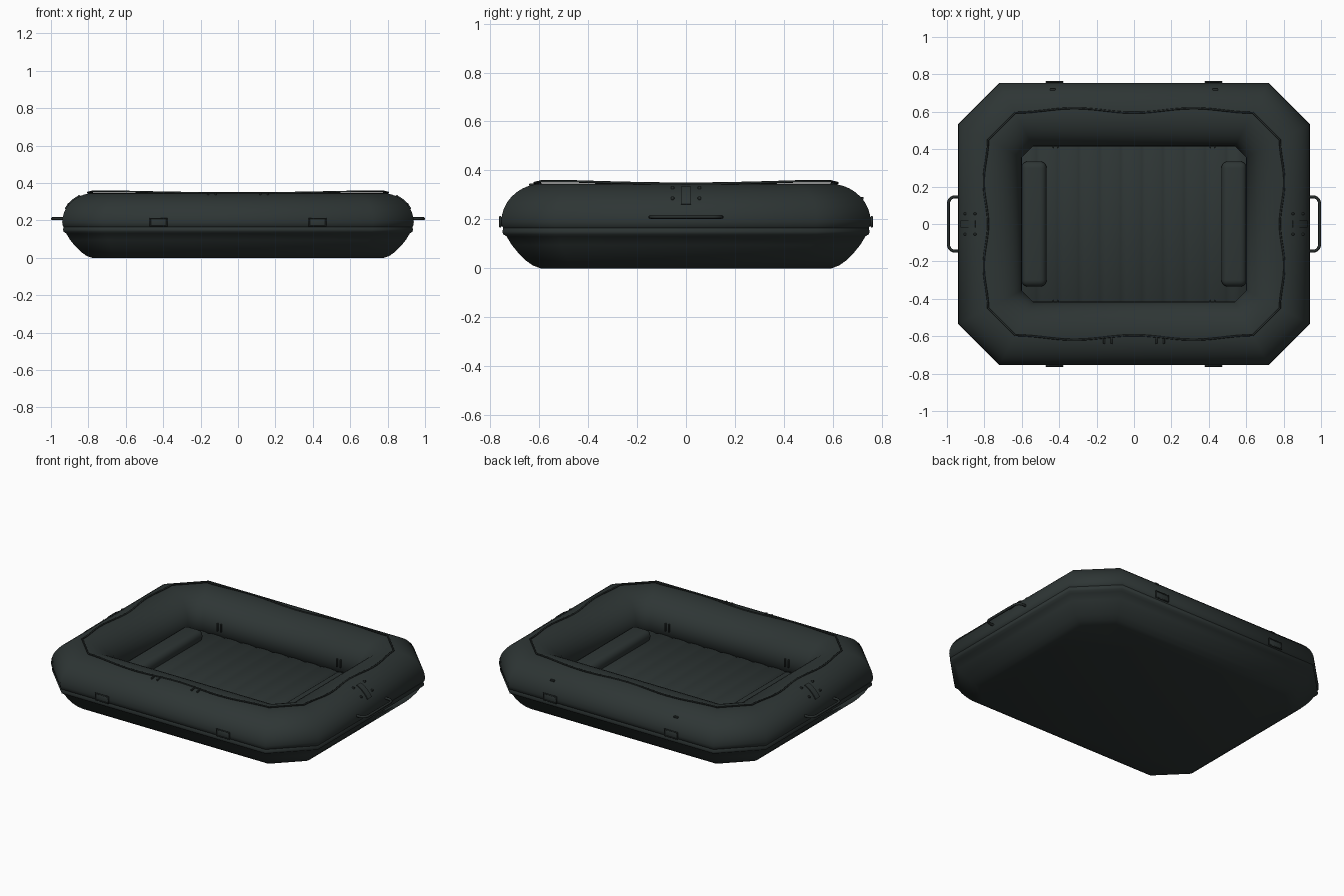
import bpy, bmesh, math
from mathutils import Vector

if "Cube" in bpy.data.objects:
    bpy.data.objects.remove(bpy.data.objects["Cube"])

def material(name, rgb):
    m = bpy.data.materials.new(name)
    m.diffuse_color = (*rgb, 1)
    m.use_nodes = True
    m.node_tree.nodes["Principled BSDF"].inputs["Base Color"].default_value = m.diffuse_color
    return m

RUBBER = material("dark green grey rubber", (0.027, 0.036, 0.035))
TRIM = material("darker trim", (0.020, 0.026, 0.025))
HX, HY = 0.94, 0.755
FLOOR_Z = 0.135

def finish(bm, name, mat, angle=50):
    bmesh.ops.recalc_face_normals(bm, faces=bm.faces)
    me = bpy.data.meshes.new(name)
    bm.to_mesh(me)
    bm.free()
    ob = bpy.data.objects.new(name, me)
    bpy.context.collection.objects.link(ob)
    me.materials.append(mat)
    bpy.ops.object.select_all(action='DESELECT')
    ob.select_set(True)
    bpy.context.view_layer.objects.active = ob
    bpy.ops.object.shade_smooth_by_angle(angle=math.radians(angle))
    return ob

def outline(d):
    """Chamfered rectangle, moved inward by d."""
    x, y, c = HX - d, HY - d, 0.22 - 0.47 * d
    return [(x, -y + c), (x, y - c), (x - c, y), (-x + c, y),
            (-x, y - c), (-x, -y + c), (-x + c, -y), (x - c, -y)]

def tube_point(a, lift=0.0):
    """Inset and height on the round upper tube; a = 0 outside, 90 top."""
    r = math.radians(a)
    return 0.17 - (0.17 + lift) * math.cos(r), 0.19 + (0.156 + lift) * math.sin(r)

def box(name, loc, size, mat, bevel=0.005, seg=2):
    bm = bmesh.new()
    bmesh.ops.create_cube(bm, size=1)
    for v in bm.verts:
        v.co = Vector(v.co[i] * size[i] + loc[i] for i in range(3))
    bmesh.ops.bevel(bm, geom=bm.edges[:], offset=bevel, segments=seg,
                    profile=0.5, affect='EDGES')
    return finish(bm, name, mat)

def wire(name, pts, radius, mat, cyclic=False):
    cu = bpy.data.curves.new(name, 'CURVE')
    cu.dimensions = '3D'
    cu.bevel_depth, cu.bevel_resolution = radius, 2
    cu.use_fill_caps = True
    sp = cu.splines.new('POLY')
    sp.points.add(len(pts) - 1)
    for p, q in zip(sp.points, pts):
        p.co = (*q, 1)
    sp.use_cyclic_u = cyclic
    cu.materials.append(mat)
    ob = bpy.data.objects.new(name, cu)
    bpy.context.collection.objects.link(ob)
    bpy.ops.object.select_all(action='DESELECT')
    ob.select_set(True)
    bpy.context.view_layer.objects.active = ob
    bpy.ops.object.convert(target='MESH')
    return ob

# Hull: lower bowl, seam lip and round upper tube swept round the outline
profile = [(0.16, 0), (0.13, 0.011), (0.10, 0.032), (0.07, 0.062), (0.043, 0.095),
           (0.022, 0.13), (0.008, 0.139), (0.004, 0.15), (0.008, 0.165), (0.003, 0.172)]
profile += [tube_point(a) for a in range(0, 211, 10)]
bm = bmesh.new()
rings = [[bm.verts.new((x, y, z)) for x, y in outline(d)] for d, z in profile]
for a, b in zip(rings, rings[1:]):
    for i in range(8):
        j = (i + 1) % 8
        bm.faces.new((a[i], a[j], b[j], b[i]))
bm.faces.new(rings[0])
finish(bm, "hull", RUBBER)

# Inflated floor with ribs running across
bm = bmesh.new()
cols = []
N = 88
for i in range(N + 1):
    x = -0.62 + 1.24 * i / N
    w = min(0.435, 0.435 - (abs(x) - 0.56))
    z = FLOOR_Z - 0.006 + 0.01 * math.sqrt(abs(math.sin(math.pi * 11 * i / N)))
    cols.append([bm.verts.new((x, s * w, z - (0.01 if abs(s) == 1 else 0)))
                 for s in (-1, -0.96, 0.96, 1)])
for a, b in zip(cols, cols[1:]):
    for k in range(3):
        bm.faces.new((a[k], b[k], b[k + 1], a[k + 1]))
finish(bm, "floor", RUBBER)

# Grab rope lying in gentle waves on top of the tube
corners = outline(0.16)
rope = []
for i in range(8):
    p, q = Vector(corners[i]), Vector(corners[(i + 1) % 8])
    n = max(3, int((q - p).length / 0.04))
    normal = Vector((p.y - q.y, q.x - p.x)).normalized()
    for k in range(n):
        t = k / n
        off = -0.012 * (1 - math.cos(4 * math.pi * t)) if n > 6 else 0
        c = p.lerp(q, t) + normal * off * (-1 if normal.dot(c0 := p.lerp(q, 0.5)) > 0 else 1)
        dip = 0.009 * math.sin(math.pi * t) if n > 6 else 0
        rope.append((c.x, c.y, 0.355 - dip))
wire("grab_rope", rope, 0.005, TRIM, True)

for s, side in ((-1, "left"), (1, "right")):
    # Bolster seat at each end of the floor
    box(side + "_bolster", (s * 0.535, 0, 0.16), (0.135, 0.67, 0.076), RUBBER, 0.036, 5)

    # Carry handle: rounded loop
    pts = [(s * 0.93, -0.145, 0.21)]
    for sy in (-1, 1):
        arc = [(s * (0.957 + 0.035 * math.sin(math.radians(a))),
                sy * (0.11 + 0.035 * math.cos(math.radians(a))), 0.21)
               for a in range(0, 91, 18)]
        pts += arc if sy < 0 else arc[::-1]
    pts.append((s * 0.93, 0.145, 0.21))
    wire(side + "_carry_handle", pts, 0.008, TRIM)

    # Curved strap over the tube above the handle
    bm = bmesh.new()
    rows = []
    for a in range(27, 64, 6):
        row = []
        for lift in (-0.004, 0.006):
            d, z = tube_point(a, lift)
            row += [bm.verts.new((s * (HX - d), y, z)) for y in (-0.02, 0.02)]
        rows.append([row[0], row[1], row[3], row[2]])
    for a, b in zip(rows, rows[1:]):
        for k in range(4):
            bm.faces.new((a[k], a[(k + 1) % 4], b[(k + 1) % 4], b[k]))
    bm.faces.new(rows[0])
    bm.faces.new(rows[-1])
    finish(bm, side + "_strap", RUBBER, 30)

    # Rivets beside the strap
    for y in (-0.055, 0.055):
        for a in (38, 62):
            d, z = tube_point(a)
            box(side + "_rivet", (s * (HX - d), y, z), (0.014, 0.014, 0.014), TRIM, 0.004)

    for t, end in ((-1, "front"), (1, "back")):
        # Side bracket: plate with raised rim
        x, y = s * 0.425, t * 0.755
        name = end + "_" + side
        box(name + "_bracket_plate", (x, y, 0.19), (0.09, 0.012, 0.036), RUBBER, 0.004)
        yr = y + t * 0.004
        rim = [(x - 0.044, yr, 0.170), (x + 0.044, yr, 0.170),
               (x + 0.044, yr, 0.210), (x - 0.044, yr, 0.210)]
        wire(name + "_bracket_rim", rim, 0.005, TRIM, True)
        # Small pins on the inside wall
        for dx in (-0.012, 0.012):
            box(name + "_inner_pin", (s * 0.42 + dx, t * 0.412, 0.192),
                (0.009, 0.014, 0.05), TRIM, 0.003)

    # Tie tab on the back of the tube
    d, z = tube_point(38)
    box(side + "_tie_tab", (s * 0.435, HY - d, z), (0.03, 0.014, 0.01), TRIM, 0.003)

    # Rope clips on the front of the tube
    d, z = tube_point(76)
    for dx in (-0.02, 0.02):
        box(side + "_rope_clip", (s * 0.14 + dx, -(HY - d), z), (0.01, 0.03, 0.012), TRIM, 0.003)
